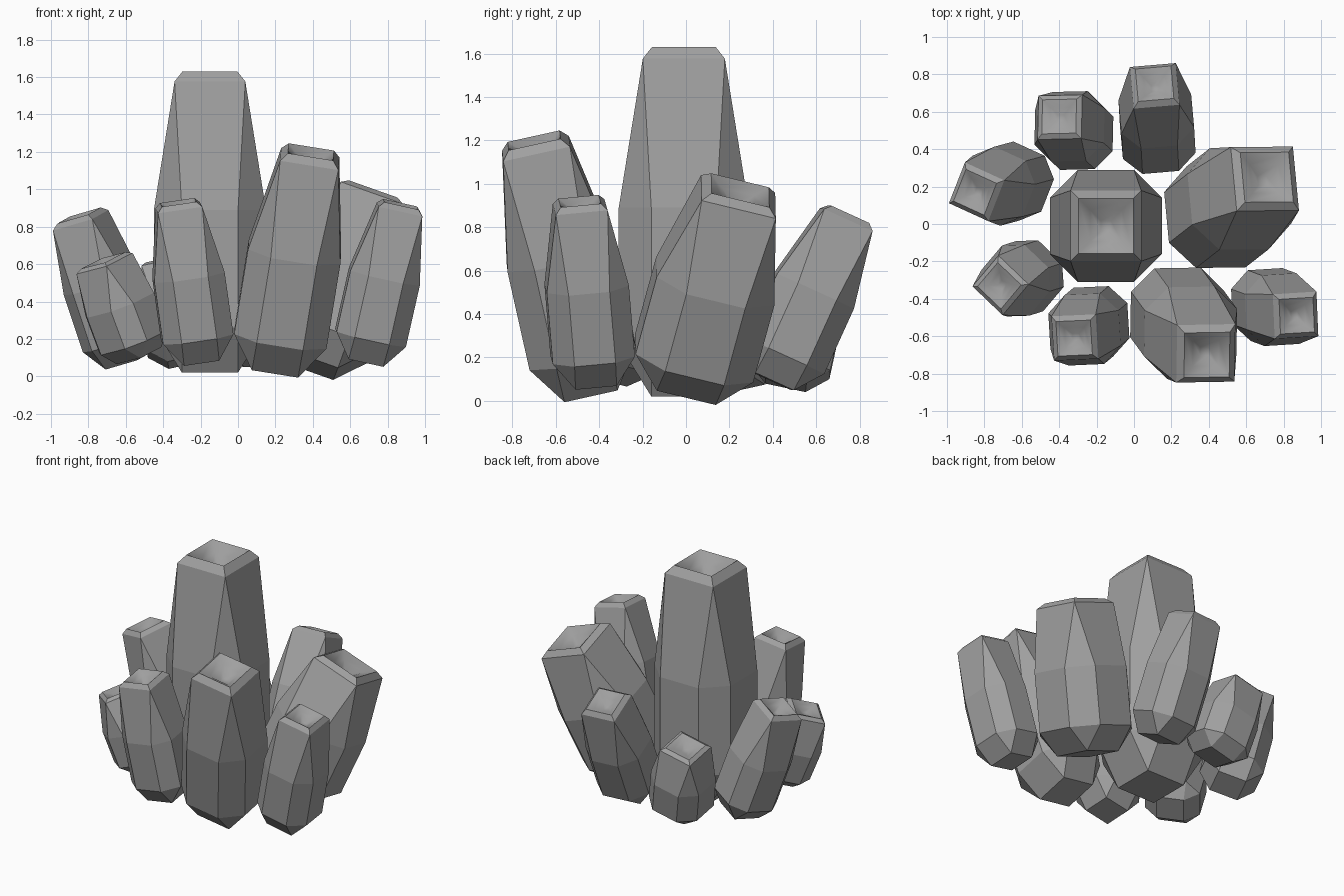
import bpy, bmesh, math
from mathutils import Vector, Matrix

if "Cube" in bpy.data.objects:
    bpy.data.objects.remove(bpy.data.objects["Cube"])

stone = bpy.data.materials.new("grey stone")
stone.use_nodes = True
GREY = (0.35, 0.35, 0.35, 1)
stone.diffuse_color = GREY
stone.node_tree.nodes["Principled BSDF"].inputs["Base Color"].default_value = GREY


def square(bm, half, z):
    return [bm.verts.new((half * a, half * b, z))
            for a, b in ((1, 1), (-1, 1), (-1, -1), (1, -1))]


def octagon(bm, z):
    # two vertices per corner, in the same order as the square's corners
    return [bm.verts.new((a, b, z)) for a, b in
            ((1, .5), (.5, 1), (-.5, 1), (-1, .5), (-1, -.5), (-.5, -1), (.5, -1), (1, -.5))]


def join_square_octagon(bm, sq, octo):
    # a triangle under each corner, a quad on each side
    for i in range(4):
        j = (i + 1) % 4
        bm.faces.new((sq[i], octo[2 * i], octo[2 * i + 1]))
        bm.faces.new((sq[i], octo[2 * i + 1], octo[2 * j], sq[j]))


def bridge(bm, low, high):
    n = len(low)
    return [bm.faces.new((low[i], low[(i + 1) % n], high[(i + 1) % n], high[i]))
            for i in range(n)]


def crystal(name, base, tip, width, roll):
    base, tip = Vector(base), Vector(tip)
    axis = tip - base
    length = axis.length
    bm = bmesh.new()
    # faceted body
    foot = square(bm, .5, 0)
    low, mid = octagon(bm, .15), octagon(bm, .54)
    shoulder = square(bm, .63, .967)
    bm.faces.new(foot)
    join_square_octagon(bm, foot, low)
    bridge(bm, low, mid)
    join_square_octagon(bm, shoulder, mid)
    # bevelled rim and hollow tip
    rim = square(bm, .49, 1)
    bridge(bm, shoulder, rim)
    slope = square(bm, .28, .965)
    pit = square(bm, .09, .925)
    hollow = bridge(bm, rim, slope) + bridge(bm, slope, pit)
    hollow.append(bm.faces.new(pit))
    bmesh.ops.recalc_face_normals(bm, faces=bm.faces)
    for f in hollow:
        f.smooth = True
    turn = Vector((0, 0, 1)).rotation_difference(axis).to_matrix().to_4x4()
    bm.transform(Matrix.Translation(base) @ turn
                 @ Matrix.Rotation(math.radians(roll), 4, 'Z')
                 @ Matrix.Diagonal((width, width, length, 1)))
    mesh = bpy.data.meshes.new(name)
    bm.to_mesh(mesh)
    bm.free()
    mesh.materials.append(stone)
    bpy.context.collection.objects.link(bpy.data.objects.new(name, mesh))


# name, foot centre, tip centre, half width, roll
crystal("centre_crystal", (-.15, -.01, .02), (-.15, -.01, 1.63), .3, 0)
crystal("front_crystal", (.2, -.44, .04), (.39, -.7, 1.2), .25, 0)
crystal("front_right_crystal", (.68, -.42, .08), (.87, -.49, .92), .19, 3)
crystal("right_crystal", (.39, 0, .06), (.71, .25, .97), .28, 3)
crystal("back_crystal", (.13, .4, .09), (.11, .75, .86), .195, 5)
crystal("back_left_crystal", (-.28, .46, .08), (-.4, .575, .61), .19, 0)
crystal("left_crystal", (-.59, .24, .08), (-.85, .17, .86), .19, -23)
crystal("front_left_crystal", (-.53, -.27, .11), (-.72, -.33, .62), .18, -42)
crystal("near_left_crystal", (-.2, -.51, .08), (-.32, -.61, .93), .19, 3)
